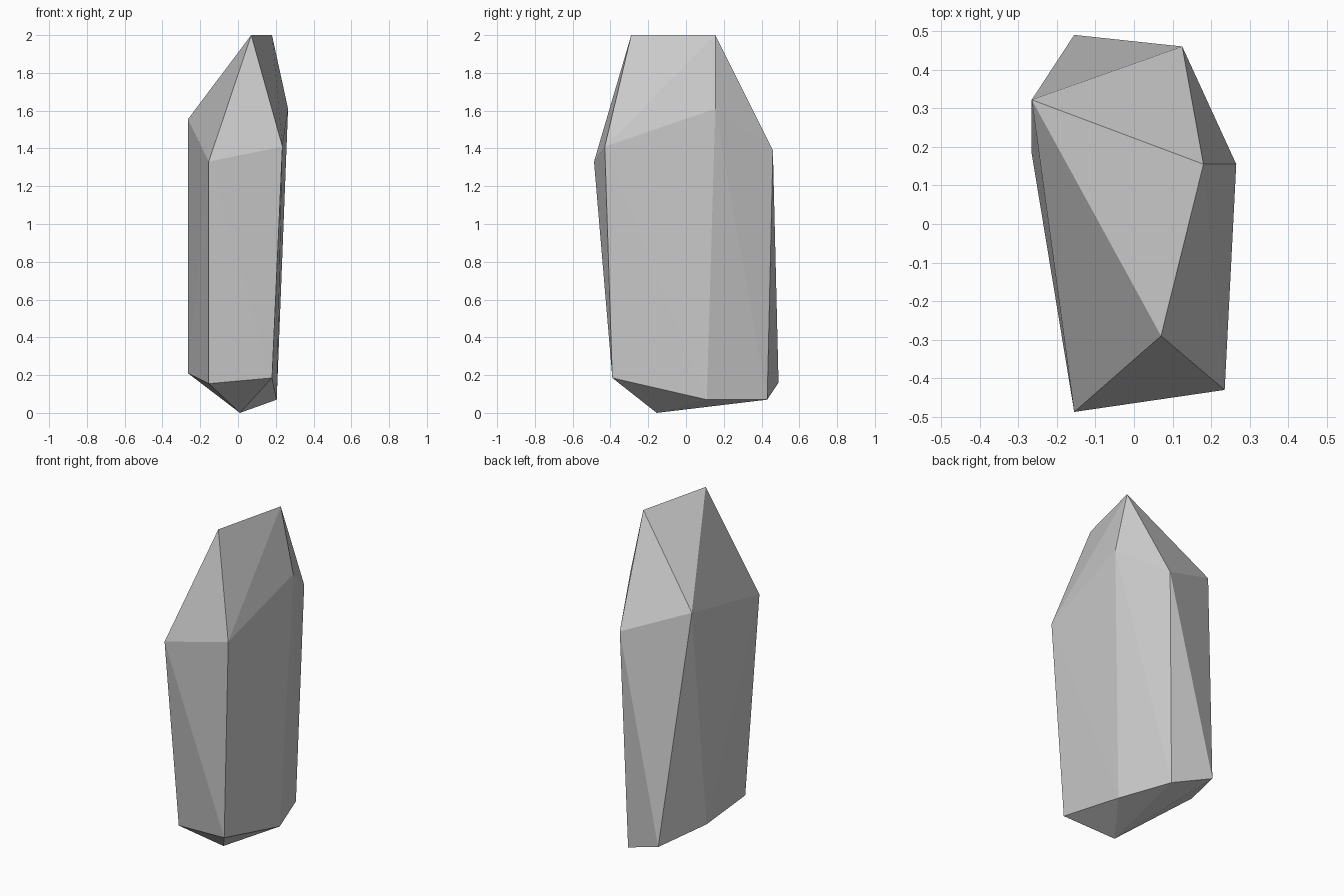
import bpy, bmesh

if "Cube" in bpy.data.objects:
    bpy.data.objects.remove(bpy.data.objects["Cube"])

# Tip ridge, upper shoulder ring, lower ring and bottom point of the crystal
tip_ridge = [(0.07, -0.29, 2.0), (0.18, 0.155, 2.0)]
shoulder_ring = [(-0.155, -0.487, 1.33), (0.235, -0.43, 1.41), (0.265, 0.155, 1.61),
                 (0.125, 0.46, 1.39), (-0.265, 0.322, 1.555)]
base_ring = [(-0.155, -0.35, 0.155), (0.18, -0.39, 0.185), (0.205, 0.11, 0.07),
             (0.09, 0.43, 0.07), (-0.155, 0.49, 0.16), (-0.265, 0.182, 0.21)]
base_point = [(0.01, -0.155, 0.0)]

# Wrap the corner points in a flat-faced convex shell
bm = bmesh.new()
for co in tip_ridge + shoulder_ring + base_ring + base_point:
    bm.verts.new(co)
bmesh.ops.convex_hull(bm, input=bm.verts[:])
bmesh.ops.recalc_face_normals(bm, faces=bm.faces[:])

mesh = bpy.data.meshes.new("crystal_rock")
bm.to_mesh(mesh)
bm.free()
rock = bpy.data.objects.new("crystal_rock", mesh)
bpy.context.collection.objects.link(rock)
